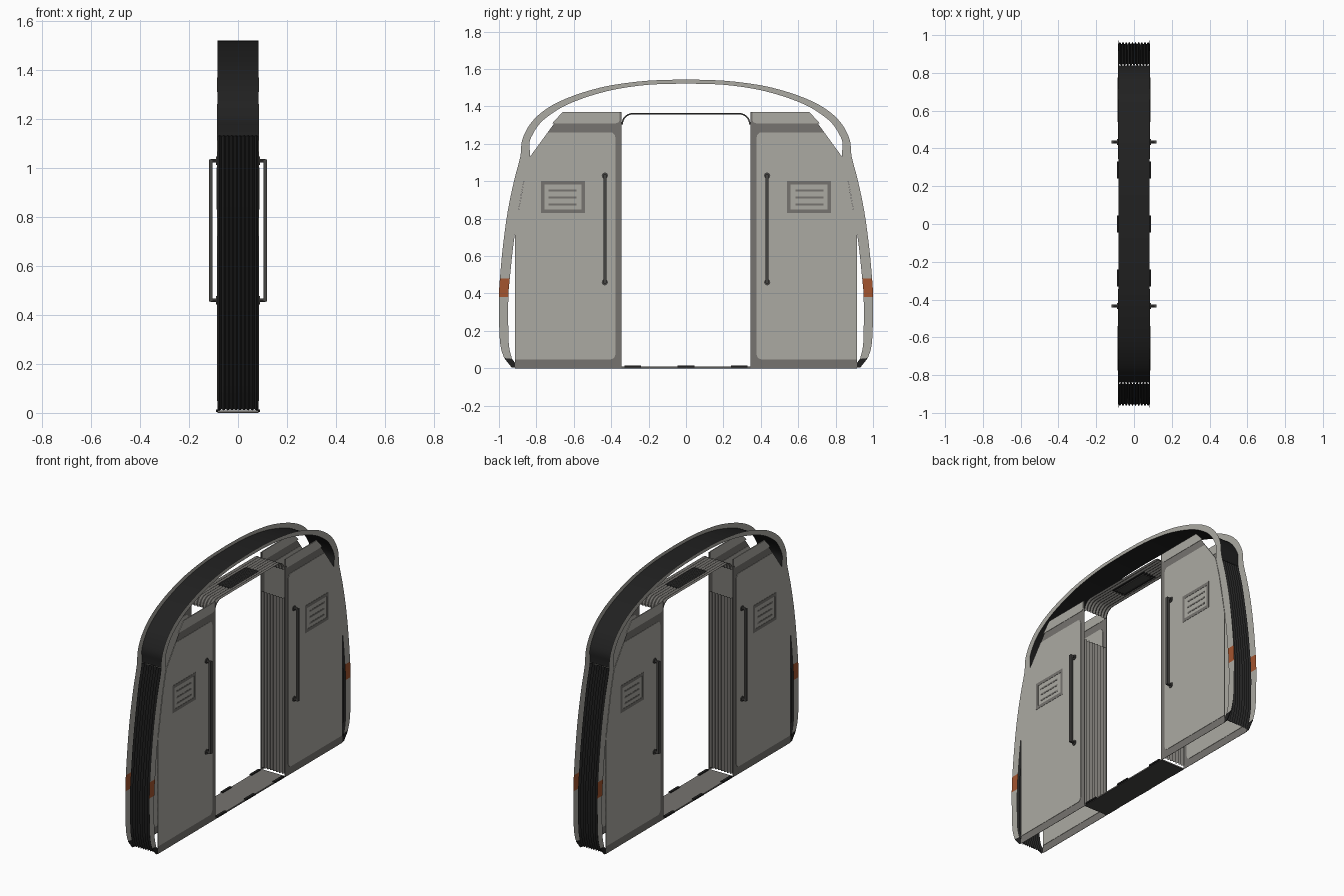
import bpy, bmesh, math
from mathutils import Vector

if "Cube" in bpy.data.objects:
    bpy.data.objects.remove(bpy.data.objects["Cube"])


def material(name, r, g, b):
    m = bpy.data.materials.new(name)
    m.diffuse_color = (r, g, b, 1)
    m.use_nodes = True
    m.node_tree.nodes["Principled BSDF"].inputs["Base Color"].default_value = m.diffuse_color
    return m


LIGHT = material("light grey", 0.41, 0.40, 0.365)
TRIM = material("trim grey", 0.18, 0.173, 0.16)
DARK = material("dark metal", 0.06, 0.058, 0.055)
BLACK = material("black rubber", 0.015, 0.015, 0.015)
ORANGE = material("orange", 0.37, 0.09, 0.028)
W = 0.083  # half depth of the gangway


def finish(name, bm, mats, mirror=(False, False), recalc=True):
    if recalc:
        bmesh.ops.recalc_face_normals(bm, faces=bm.faces)
    me = bpy.data.meshes.new(name)
    bm.to_mesh(me)
    bm.free()
    for m in mats:
        me.materials.append(m)
    ob = bpy.data.objects.new(name, me)
    bpy.context.collection.objects.link(ob)
    if any(mirror):
        mod = ob.modifiers.new("mirror", 'MIRROR')
        mod.use_axis = (mirror[0], mirror[1], False)
    return ob


def slab(name, pts, x0, x1, mat, mirror=(True, True)):
    """Prism of a (y, z) outline between two x values."""
    bm = bmesh.new()
    face = bm.faces.new([bm.verts.new((x0, y, z)) for y, z in pts])
    ext = bmesh.ops.extrude_face_region(bm, geom=[face])
    for v in ext["geom"]:
        if isinstance(v, bmesh.types.BMVert):
            v.co.x = x1
    return finish(name, bm, [mat], mirror)


def rect(y0, y1, z0, z1):
    return [(y0, z0), (y1, z0), (y1, z1), (y0, z1)]


def arc(cy, cz, r, a0, a1, n=5):
    return [(cy + r * math.cos(math.radians(a0 + (a1 - a0) * i / n)),
             cz + r * math.sin(math.radians(a0 + (a1 - a0) * i / n))) for i in range(n + 1)]


def smooth_path(pts, steps=3):
    """Catmull-Rom refinement of a point list."""
    p = [Vector(q) for q in pts]
    out = []
    for i in range(len(p) - 1):
        a, b, c, d = p[max(i - 1, 0)], p[i], p[i + 1], p[min(i + 2, len(p) - 1)]
        for k in range(steps):
            t = k / steps
            out.append(0.5 * (2 * b + (c - a) * t + (2 * a - 5 * b + 4 * c - d) * t * t
                              + (3 * b - a - 3 * c + d) * t ** 3))
    return out + [p[-1]]


def ribbed(name, path, ribs, depth, mat, mirror=(False, False)):
    """Sheet along a (y, z) path, folded into ribs across x."""
    path = [Vector(p) for p in path]
    cols = 2 * ribs if ribs else 1
    bm = bmesh.new()
    grid = []
    for i, p in enumerate(path):
        t = (path[min(i + 1, len(path) - 1)] - path[max(i - 1, 0)]).normalized()
        n = Vector((t.y, -t.x))
        row = []
        for c in range(cols + 1):
            q = p + n * (depth if c % 2 else 0)
            row.append(bm.verts.new((-W + 2 * W * c / cols, q.x, q.y)))
        grid.append(row)
    for a, b in zip(grid, grid[1:]):
        for c in range(cols):
            bm.faces.new((a[c], b[c], b[c + 1], a[c + 1]))
    return finish(name, bm, [mat], mirror)


# Outer and inner contour of the end ring, from foot to crown
outer = [(.972, .055), (.99, .11), (.998, .2), (1, .38), (.995, .48), (.978, .66), (.953, .84),
         (.92, 1), (.886, 1.13), (.88, 1.2), (.865, 1.25), (.83, 1.31), (.77, 1.37),
         (.68, 1.425), (.55, 1.475), (.4, 1.513), (.2, 1.538), (0, 1.544)]
inner = [(.93, .05), (.945, .11), (.95, .2), (.95, .38), (.942, .48), (.923, .66), (.896, .84),
         (.867, 1), (.835, 1.13), (.838, 1.2), (.82, 1.25), (.78, 1.31), (.72, 1.36),
         (.635, 1.41), (.51, 1.457), (.37, 1.493), (.19, 1.517), (0, 1.522)]
so, si = smooth_path(outer), smooth_path(inner)

# End ring with orange marker band
bm = bmesh.new()
ro = [bm.verts.new((W, p.x, p.y)) for p in so]
ri = [bm.verts.new((W, p.x, p.y)) for p in si]
for i in range(len(ro) - 1):
    f = bm.faces.new((ri[i], ro[i], ro[i + 1], ri[i + 1]))
    f.material_index = 1 if 0.38 < f.calc_center_median().z < 0.48 else 0
finish("end_ring", bm, [LIGHT, ORANGE], (True, True), recalc=False)

# Rubber foot of the ring
slab("ring_foot", [(.972, .055), (.93, .05), (.915, .03), (.915, .004), (.932, .004)],
     W - .002, W + .001, BLACK)

# Side bellows and smooth roof sheet
k = 8 * 3
ribbed("side_bellows", [(.918, .015)] + list(si[:k + 1]), 10, 0.014, BLACK, (False, True))
half = [tuple(p) for p in si[k:]]
roof = ribbed("roof_sheet", half + [(-y, z) for y, z in half[-2::-1]], 0, 0, BLACK)
for p in roof.data.polygons:
    p.use_smooth = True

# Side panels: trim base with light plates set through it
edge = [(.915, .73), (.896, .84), (.867, 1), (.835, 1.13)]
slab("panel_base", [(.345, 0), (.915, 0)] + edge + [(.66, 1.37), (.345, 1.37)],
     W - .001, W + .001, TRIM)
slab("panel_plate", arc(.403, .073, .025, 180, 270) + [(.915, .048)] + edge
     + [(.738, 1.262)] + arc(.405, 1.235, .027, 90, 180), W - .003, W + .003, LIGHT)
slab("upper_plate", [(.715, 1.31), (.66, 1.37), (.355, 1.37)] + arc(.375, 1.33, .02, 180, 270),
     W - .003, W + .003, LIGHT)

# Grille: frame and three slots
F0, F1 = W + .002, W + .0045
for i, r in enumerate([(.54, .775, .83, .85), (.54, .775, .982, 1.002),
                       (.54, .558, .85, .982), (.757, .775, .85, .982)]):
    slab(f"grille_frame_{i}", rect(*r), F0, F1, TRIM)
for i in range(3):
    z = .875 + .038 * i
    slab(f"grille_slot_{i}", rect(.585, .735, z - .005, z + .005), F0, F1, TRIM)

# Grab handles
slab("handle_rod", rect(.425, .442, .455, 1.035), .105, .119, DARK)
for nm, z in (("lower", .46), ("upper", 1.03)):
    slab(f"handle_{nm}_post", arc(.434, z, .008, 0, 315, 7), W, .112, DARK)
    slab(f"handle_{nm}_disc", arc(.434, z, .017, 0, 330, 11), W, W + .007, DARK)

# Ribbed doorway lining: jambs and ceiling with rounded corners
ribbed("jamb_lining", [(.35, .015), (.35, 1.12)], 8, 0.012, TRIM, (False, True))
ribbed("ceiling_lining", arc(.285, 1.305, .06, 0, 90, 6) + arc(-.285, 1.305, .06, 90, 180, 6),
       8, -0.008, TRIM)


def box(name, x0, x1, y0, y1, z0, z1, mat, mirror=(False, False)):
    return slab(name, rect(y0, y1, z0, z1), x0, x1, mat, mirror)


# Ceiling hatch with black surround
box("hatch_surround", -.045, .045, -.14, .14, 1.359, 1.364, BLACK)
box("hatch_cover", -.03, .03, -.12, .12, 1.357, 1.362, DARK)

# Floor plate, dark underside and edge clips
box("floor_plate", -W, W, -.345, .345, .004, .009, TRIM)
box("floor_underside", -W, W, -.345, .345, 0, .004, DARK)
for i, y in enumerate((-.285, 0, .285)):
    box(f"floor_clip_{i}", W - .01, W + .006, y - .045, y + .045, .004, .014, BLACK, (True, False))
